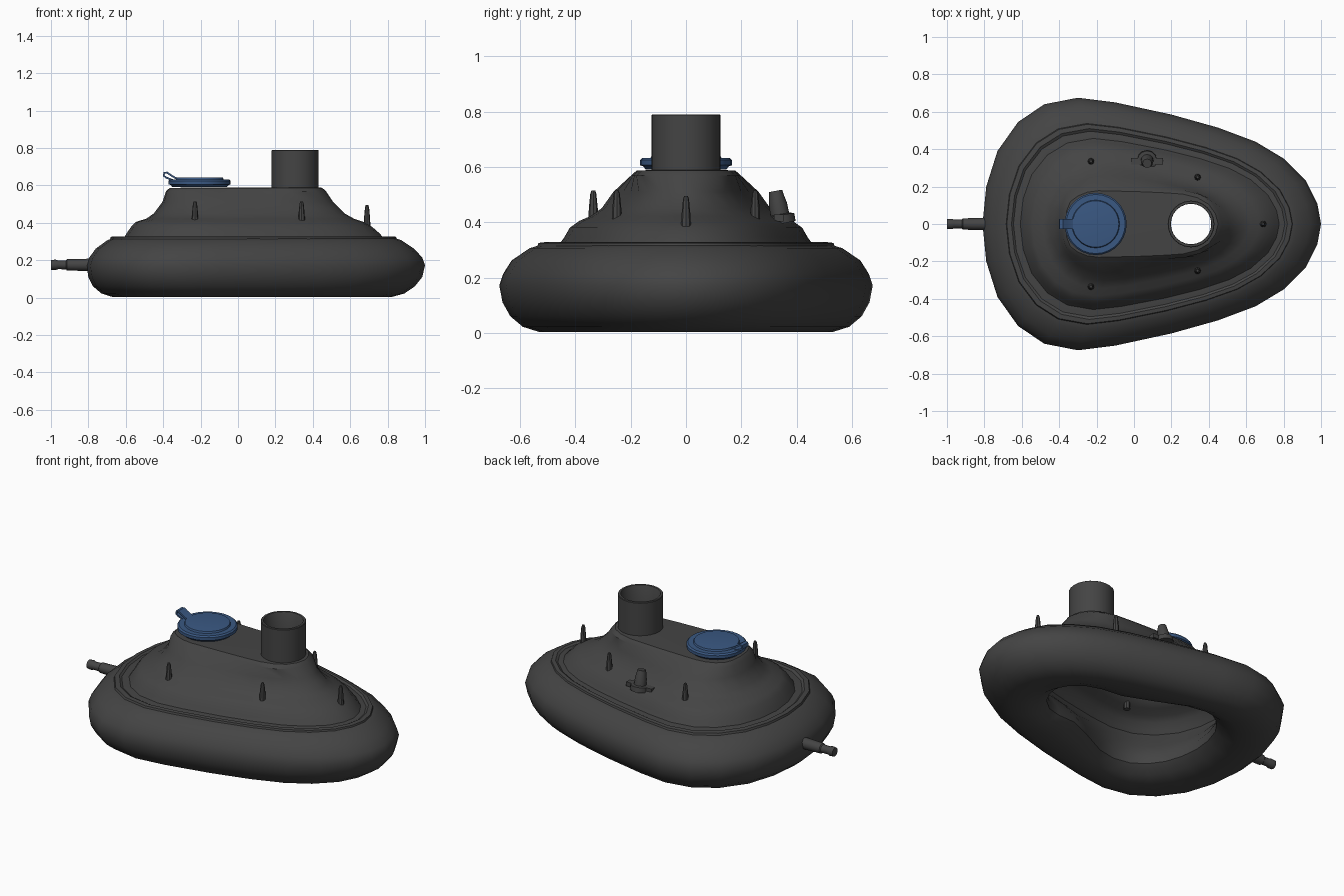
import bpy, bmesh, math
from mathutils import Vector

if "Cube" in bpy.data.objects:
    bpy.data.objects.remove(bpy.data.objects["Cube"])


def material(name, rgb):
    m = bpy.data.materials.new(name)
    m.diffuse_color = (*rgb, 1)
    m.use_nodes = True
    m.node_tree.nodes["Principled BSDF"].inputs["Base Color"].default_value = m.diffuse_color
    return m


GREY = material("dark grey rubber", (0.058, 0.058, 0.058))
BLUE = material("blue plastic", (0.042, 0.098, 0.225))

# Half outlines, wide end to narrow end: mask egg and flat top of the dome
EGG = [(-.81, 0), (-.79, .2), (-.73, .39), (-.62, .545), (-.48, .64), (-.3, .675), (-.1, .65),
       (.2, .585), (.45, .515), (.65, .44), (.8, .35), (.92, .23), (.98, .11), (1, 0)]
PLATEAU = [(-.365, 0), (-.36, .07), (-.34, .12), (-.30, .15), (-.25, .17), (-.19, .178), (-.1, .176),
           (.05, .172), (.16, .167), (.26, .16), (.34, .14), (.40, .105), (.435, .055), (.45, 0)]


def mirrored(half):
    return half + [(x, -y) for x, y in reversed(half[1:-1])]


def egg_ring(x0, x1, ymax, z, pinch=0):
    """Egg outline fitted to a length and half width, optionally pinched at the nose."""
    pts = []
    for x, y in mirrored(EGG):
        t = (x + .81) / 1.81
        k = 1 - pinch * math.exp(-((t - .68) / .18) ** 2)
        pts.append((x0 + t * (x1 - x0), y * ymax / .675 * k, z))
    return pts


def finish(bm, name, mat, angle=35):
    bmesh.ops.recalc_face_normals(bm, faces=bm.faces)
    me = bpy.data.meshes.new(name)
    bm.to_mesh(me)
    bm.free()
    ob = bpy.data.objects.new(name, me)
    bpy.context.collection.objects.link(ob)
    me.materials.append(mat)
    bpy.ops.object.select_all(action='DESELECT')
    ob.select_set(True)
    bpy.context.view_layer.objects.active = ob
    bpy.ops.object.shade_smooth_by_angle(angle=math.radians(angle))
    return ob


def loft(name, rings, mat, caps=False, angle=35):
    bm = bmesh.new()
    rows = [[bm.verts.new(p) for p in r] for r in rings]
    n = len(rows[0])
    for a, b in zip(rows, rows[1:]):
        for i in range(n):
            j = (i + 1) % n
            bm.faces.new((a[i], a[j], b[j], b[i]))
    if caps:
        bm.faces.new(rows[0])
        bm.faces.new(rows[-1])
    return finish(bm, name, mat, angle)


def turned(name, start, axis, profile, mat, sides=12, caps=True):
    """Round part from (radius, distance along axis) pairs."""
    q = Vector((0, 0, 1)).rotation_difference(Vector(axis))
    rings = [[Vector(start) + q @ Vector((r * math.cos(a), r * math.sin(a), d))
              for a in (2 * math.pi * i / sides for i in range(sides))] for r, d in profile]
    return loft(name, rings, mat, caps)


# Inflated cushion: from the top seam round the outside and under to the inner lip
loft("cushion", [egg_ring(*r) for r in [
    (-.60, .77, .45, .322), (-.67, .84, .525, .318), (-.70, .875, .565, .306),
    (-.76, .94, .63, .262), (-.795, .985, .66, .215), (-.81, 1, .675, .172),
    (-.80, .985, .663, .11), (-.775, .945, .635, .06), (-.73, .89, .59, .022),
    (-.67, .82, .53, .003), (-.58, .73, .46, .003, .12), (-.50, .64, .41, .025, .22),
    (-.45, .57, .37, .07, .28), (-.45, .57, .37, .12, .25), (-.50, .63, .39, .2, .12),
    (-.57, .73, .43, .28), (-.60, .77, .45, .322)]], GREY)

# Raised seam around the shell
loft("seam_flange", [egg_ring(*r) for r in [
    (-.685, .85, .54, .308), (-.68, .845, .533, .325), (-.655, .82, .51, .328),
    (-.64, .80, .49, .316)]], GREY)

# Shell dome, with the flat top running in to the round opening
cx, hole = .305, .112
top = [(x, y, .587) for x, y in mirrored(PLATEAU)]
opening = []
for x, y, z in top:
    d = Vector((x - cx, y)).normalized() * hole
    opening.append((cx + d.x, d.y, .59))
shoulder = [(.03 + (x - .03) * 1.05, y * 1.12, .568) for x, y, z in top]
loft("shell_dome", [egg_ring(*r) for r in [
    (-.61, .78, .46, .318), (-.595, .755, .44, .345), (-.57, .715, .42, .38),
    (-.545, .67, .385, .405), (-.49, .62, .345, .422), (-.45, .57, .305, .45),
    (-.405, .51, .262, .51)]] + [shoulder, top, opening], GREY)

# Connector tube, open right through
turned("connector_tube", (cx, 0, .57), (0, 0, 1),
       [(.108, 0), (.125, 0), (.125, .217), (.122, .22), (.110, .22), (.108, .217), (.108, 0)],
       GREY, 24, False)

# Strap pins
for i, (x, y, z0, z1) in enumerate([(-.23, .335, .39, .515), (-.23, -.335, .39, .515),
                                    (.34, .25, .39, .515), (.34, -.25, .39, .515),
                                    (.69, 0, .36, .495)]):
    h = z1 - z0
    turned(f"strap_pin_{i + 1}", (x, y, z0), (0, 0, 1),
           [(.019, 0), (.016, h * .5), (.011, h * .9), (.007, h)], GREY, 8)

# Small leaning valve with its winged foot
turned("valve", (.07, .345, .395), (0, -.18, 1),
       [(.052, 0), (.052, .03), (.034, .034), (.033, .07), (.027, .1), (.024, .12)], GREY, 12)
bm = bmesh.new()
bmesh.ops.create_cube(bm, size=1)
for v in bm.verts:
    wing = v.co.x * .17
    v.co = Vector((.07 + wing, .335 + v.co.y * .035, .415 + v.co.z * .025))
finish(bm, "valve_wings", GREY)

# Inflation port on the wide end
turned("inflation_port", (-.74, 0, .175), (-1, 0, 0),
       [(.036, 0), (.033, .06), (.03, .175), (.024, .18), (.023, .22), (.028, .235), (.026, .26)],
       GREY, 12)

# Blue cap: rim, raised disc and curled pull tab
turned("cap", (-.205, 0, .59), (0, 0, 1),
       [(.145, 0), (.155, .012), (.166, .016), (.166, .034), (.158, .042),
        (.128, .042), (.124, .052), (.118, .053)], BLUE, 28)
path = [(-.31, .632), (-.335, .640), (-.36, .655), (-.38, .669), (-.394, .667), (-.397, .652),
        (-.385, .642), (-.36, .632), (-.335, .622)]
rings = []
for i, (x, z) in enumerate(path):
    a, b = path[max(i - 1, 0)], path[min(i + 1, len(path) - 1)]
    t = Vector((b[0] - a[0], b[1] - a[1])).normalized() * .005
    rings.append([(x - t.y * s, y, z + t.x * s) for s, y in
                  ((1, -.028), (1, .028), (-1, .028), (-1, -.028))])
loft("cap_pull_tab", rings, BLUE, True)
